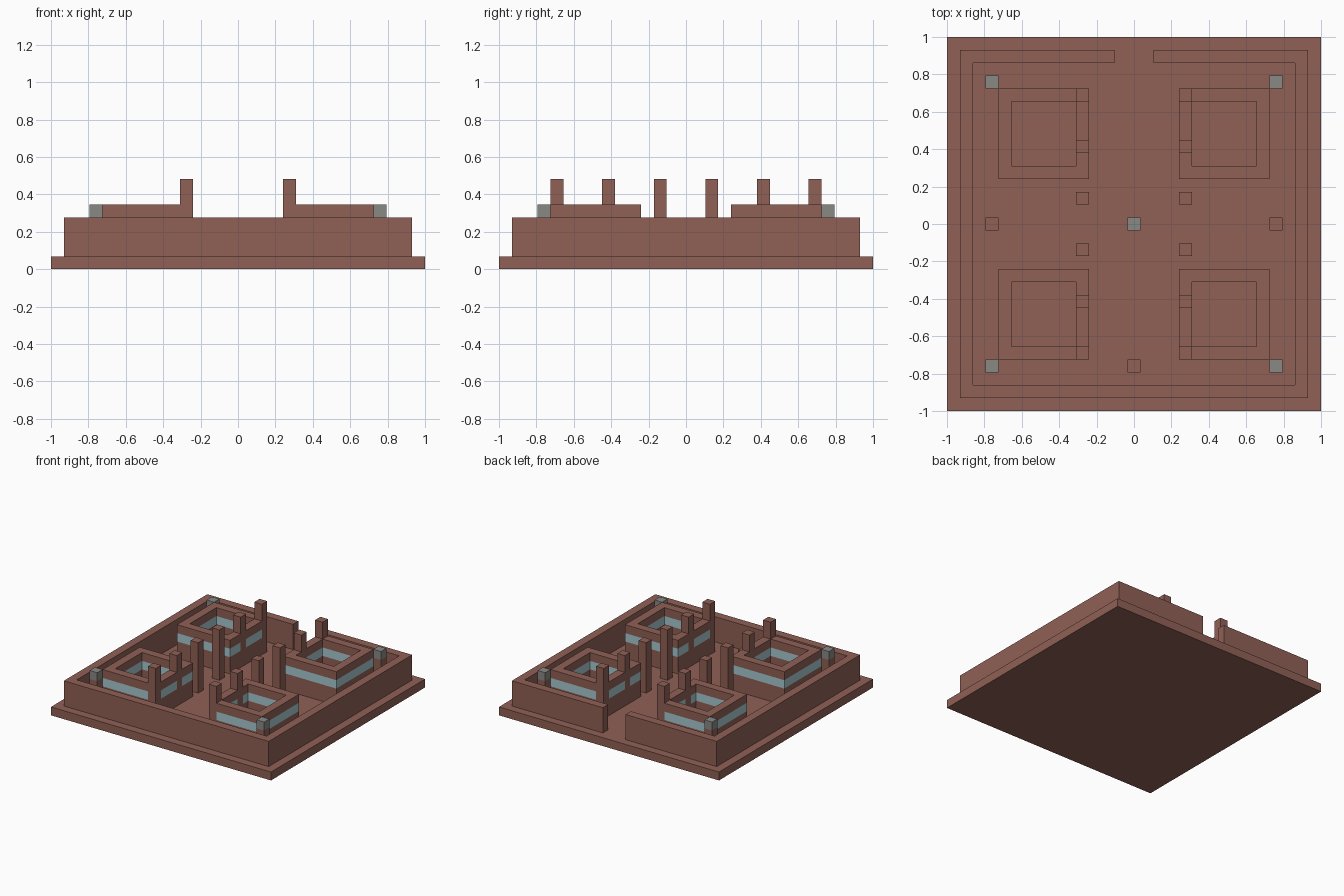
import bpy, bmesh

cube = bpy.data.objects.get("Cube")
if cube:
    bpy.data.objects.remove(cube, do_unlink=True)

U = 2 / 29  # one block


def material(name, rgb):
    m = bpy.data.materials.new(name)
    m.use_nodes = True
    col = (*rgb, 1)
    m.diffuse_color = col
    m.node_tree.nodes["Principled BSDF"].inputs["Base Color"].default_value = col
    return m


BRICK = material("brick brown", (0.28, 0.118, 0.092))
GLASS = material("pale blue glass", (0.38, 0.58, 0.62))
STONE = material("stone grey", (0.25, 0.25, 0.235))


def finish(name, bm, mat):
    bmesh.ops.recalc_face_normals(bm, faces=bm.faces)
    bmesh.ops.scale(bm, vec=(U, U, U), verts=bm.verts)
    mesh = bpy.data.meshes.new(name)
    bm.to_mesh(mesh)
    bm.free()
    mesh.materials.append(mat)
    obj = bpy.data.objects.new(name, mesh)
    bpy.context.collection.objects.link(obj)
    return obj


def add_box(bm, x0, x1, y0, y1, z0, z1):
    vs = bmesh.ops.create_cube(bm, size=1)["verts"]
    for v in vs:
        v.co.x = x1 if v.co.x > 0 else x0
        v.co.y = y1 if v.co.y > 0 else y0
        v.co.z = z1 if v.co.z > 0 else z0


def boxes(name, mat, *dims):
    bm = bmesh.new()
    for d in dims:
        add_box(bm, *d)
    return finish(name, bm, mat)


def block(name, mat, x, y, z0, z1):
    return boxes(name, mat, (x - .5, x + .5, y - .5, y + .5, z0, z1))


def add_frame(bm, cx, cy, outer, inner, z0, z1):
    """Square ring with mitred corners."""
    corners = [(-1, -1), (1, -1), (1, 1), (-1, 1)]
    rings = [[bm.verts.new((cx + sx * r, cy + sy * r, z)) for sx, sy in corners]
             for r, z in ((outer, z0), (outer, z1), (inner, z1), (inner, z0))]
    for a in range(4):
        p, q = rings[a], rings[(a + 1) % 4]
        for i in range(4):
            j = (i + 1) % 4
            bm.faces.new((p[i], p[j], q[j], q[i]))


# Ground slab
boxes("base_slab", BRICK, (-14.5, 14.5, -14.5, 14.5, 0, 1))

# Perimeter wall with a gateway at the back
outline = [(-1.5, 13.5), (-13.5, 13.5), (-13.5, -13.5), (13.5, -13.5), (13.5, 13.5), (1.5, 13.5),
           (1.5, 12.5), (12.5, 12.5), (12.5, -12.5), (-12.5, -12.5), (-12.5, 12.5), (-1.5, 12.5)]
bm = bmesh.new()
face = bm.faces.new([bm.verts.new((x, y, 1)) for x, y in outline])
top = bmesh.ops.extrude_face_region(bm, geom=[face])["geom"]
bmesh.ops.translate(bm, vec=(0, 0, 3), verts=[g for g in top if isinstance(g, bmesh.types.BMVert)])
finish("perimeter_wall", bm, BRICK)

for sx, side in ((-1, "right"), (1, "left")):
    for sy, end in ((-1, "front"), (1, "back")):
        tag = f"{end}_{side}"

        def mirrored(x0, x1, y0, y1, z0, z1):
            xs, ys = sorted((sx * x0, sx * x1)), sorted((sy * y0, sy * y1))
            return (*xs, *ys, z0, z1)

        # Courtyard building: lower walls and top rim
        bm = bmesh.new()
        add_frame(bm, sx * 7, sy * 7, 3.5, 2.5, 1, 3)
        add_frame(bm, sx * 7, sy * 7, 3.5, 2.5, 4, 5)
        finish("building_walls_" + tag, bm, BRICK)

        # Window band between the posts
        boxes("window_band_" + tag, GLASS, *[mirrored(*d, 3, 4) for d in (
            (9.5, 10.5, 3.5, 10.5), (4.5, 9.5, 9.5, 10.5), (3.5, 9.5, 3.5, 4.5),
            (3.5, 4.5, 4.5, 5.5), (3.5, 4.5, 6.5, 9.5))])

        # Posts through the band and rising above the rim
        for y, kind in ((10, "corner"), (6, "middle")):
            block(f"{kind}_post_{tag}", BRICK, sx * 4, sy * y, 3, 4)
            block(f"{kind}_turret_{tag}", BRICK, sx * 4, sy * y, 5, 7)

        # Free-standing pillar beside the central path
        block("path_pillar_" + tag, BRICK, sx * 4, sy * 2, 1, 7)

        # Corner lamp on its post
        block("lamp_post_" + tag, BRICK, sx * 11, sy * 11, 1, 4)
        block("lamp_" + tag, STONE, sx * 11, sy * 11, 4, 5)

    block("low_block_" + side, BRICK, sx * 11, 0, 1, 2)

# Low markers in the yard
block("low_block_front", BRICK, 0, -11, 1, 2)
block("centre_stone", STONE, 0, 0, 1, 2)
